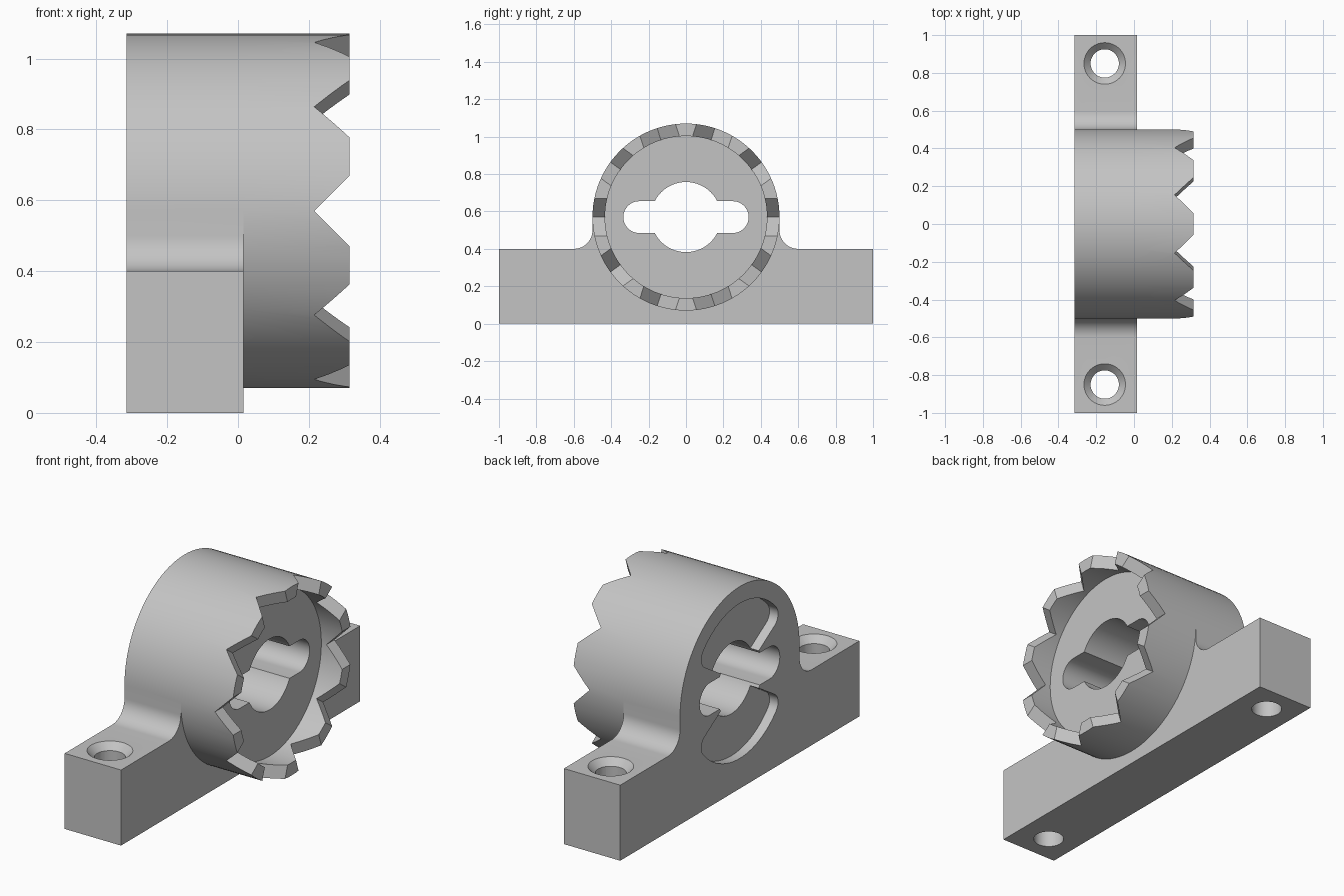
import bpy
import bmesh
from math import sin, cos, asin, pi, radians
from mathutils import Matrix, Vector

if "Cube" in bpy.data.objects:
    bpy.data.objects.remove(bpy.data.objects["Cube"])

BACK, SHOULDER, FRONT = -0.315, 0.015, 0.315
AXIS_Z, RADIUS = 0.57, 0.5
BASE_TOP, FILLET = 0.4, 0.1
SEGMENTS = 96

grey = bpy.data.materials.new("light grey")
grey.use_nodes = True
grey.diffuse_color = (0.55, 0.55, 0.55, 1)
grey.node_tree.nodes["Principled BSDF"].inputs["Base Color"].default_value = grey.diffuse_color


def arc(r, start, end, steps, cu=0.0, cv=0.0):
    angles = [start + (end - start) * i / steps for i in range(steps + 1)]
    return [(cu + r * cos(a), cv + r * sin(a)) for a in angles]


def circle(r, steps=SEGMENTS):
    return arc(r, 0, 2 * pi, steps)[:-1]


def axes(u, v, w, origin):
    """Matrix that sends local u, v, w to the given directions."""
    m = Matrix((u, v, w)).transposed().to_4x4()
    m.translation = Vector(origin)
    return m


def prism(name, outline, w0, w1, matrix, end_scale=1.0):
    """Closed solid made by sweeping an outline from w0 to w1."""
    bm = bmesh.new()
    low = [bm.verts.new((u, v, w0)) for u, v in outline]
    high = [bm.verts.new((u * end_scale, v * end_scale, w1)) for u, v in outline]
    bm.faces.new(low)
    bm.faces.new(high)
    n = len(outline)
    for i in range(n):
        j = (i + 1) % n
        bm.faces.new((low[i], low[j], high[j], high[i]))
    bm.transform(matrix)
    bmesh.ops.recalc_face_normals(bm, faces=bm.faces)
    mesh = bpy.data.meshes.new(name)
    bm.to_mesh(mesh)
    bm.free()
    mesh.materials.append(grey)
    obj = bpy.data.objects.new(name, mesh)
    bpy.context.collection.objects.link(obj)
    return obj


def combine(target, other, operation):
    other.hide_render = True
    mod = target.modifiers.new(other.name, "BOOLEAN")
    mod.object, mod.operation, mod.solver = other, operation, "EXACT"
    bpy.context.view_layer.objects.active = target
    bpy.ops.object.modifier_apply(modifier=mod.name)
    bpy.data.objects.remove(other)


X, Y, Z = Vector((1, 0, 0)), Vector((0, 1, 0)), Vector((0, 0, 1))
barrel_axes = axes(Y, Z, X, (0, 0, AXIS_Z))

# Foot with fillets running up into the round housing
side = [(1, -AXIS_Z), (1, BASE_TOP - AXIS_Z)]
side += arc(FILLET, 1.5 * pi, pi, 12, RADIUS + FILLET, BASE_TOP + FILLET - AXIS_Z)
outline = side + arc(RADIUS, 0, pi, SEGMENTS // 2) + [(-u, v) for u, v in reversed(side)]
body = prism("bearing_mount", outline, BACK, SHOULDER, barrel_axes)

# Projecting barrel
combine(body, prism("barrel", circle(RADIUS), SHOULDER, FRONT, barrel_axes), "UNION")


def cut(*args, **kw):
    combine(body, prism(*args, **kw), "DIFFERENCE")


# Shallow round recess behind the toothed rim
cut("rim_recess", circle(0.433), 0.185, 0.4, barrel_axes)

# Ten V notches around the rim
for i in range(10):
    a = 2 * pi * i / 10
    radial = Vector((0, cos(a), sin(a)))
    tangent = Vector((0, -sin(a), cos(a)))
    m = axes(X, tangent, radial, (0, 0, AXIS_Z))
    cut("notch", [(0.215, 0), (0.415, 0.2), (0.415, -0.2)], 0.3, 0.6, m)

# Rounded sector pockets in the back face, above and below the bore
edge, outer, corner = radians(32), 0.41, 0.06
reach = outer - corner
turn = edge + asin(corner / reach)
half = [(0.1 * cos(edge), 0.1 * sin(edge))]
half += arc(corner, edge - pi / 2, turn, 8, reach * cos(turn), reach * sin(turn))
half += arc(outer, turn, pi / 2, 16)[1:]
sector = half + [(-u, v) for u, v in reversed(half[:-1])]
for flip in (1, -1):
    cut("pocket", [(u, flip * v) for u, v in sector], -0.5, BACK + 0.05, barrel_axes)

# Through bore with a round-ended cross slot
cut("bore", circle(0.1875, 64), -0.5, 0.5, barrel_axes)
slot = arc(0.085, -pi / 2, pi / 2, 20, 0.25) + arc(0.085, pi / 2, 1.5 * pi, 20, -0.25)
cut("slot", slot, -0.5, 0.5, barrel_axes)

# Countersunk screw holes
for s in (1, -1):
    m = axes(X, Y, Z, (-0.155, s * 0.85, 0))
    cut("screw_hole", circle(0.075, 48), -0.1, 0.6, m)
    cut("countersink", circle(0.065, 48), BASE_TOP - 0.045, BASE_TOP + 0.01, m, end_scale=0.12 / 0.065)

# Smooth curved walls, sharp edges
bpy.ops.object.select_all(action="DESELECT")
body.select_set(True)
bpy.context.view_layer.objects.active = body
bpy.ops.object.shade_smooth_by_angle(angle=radians(30))
